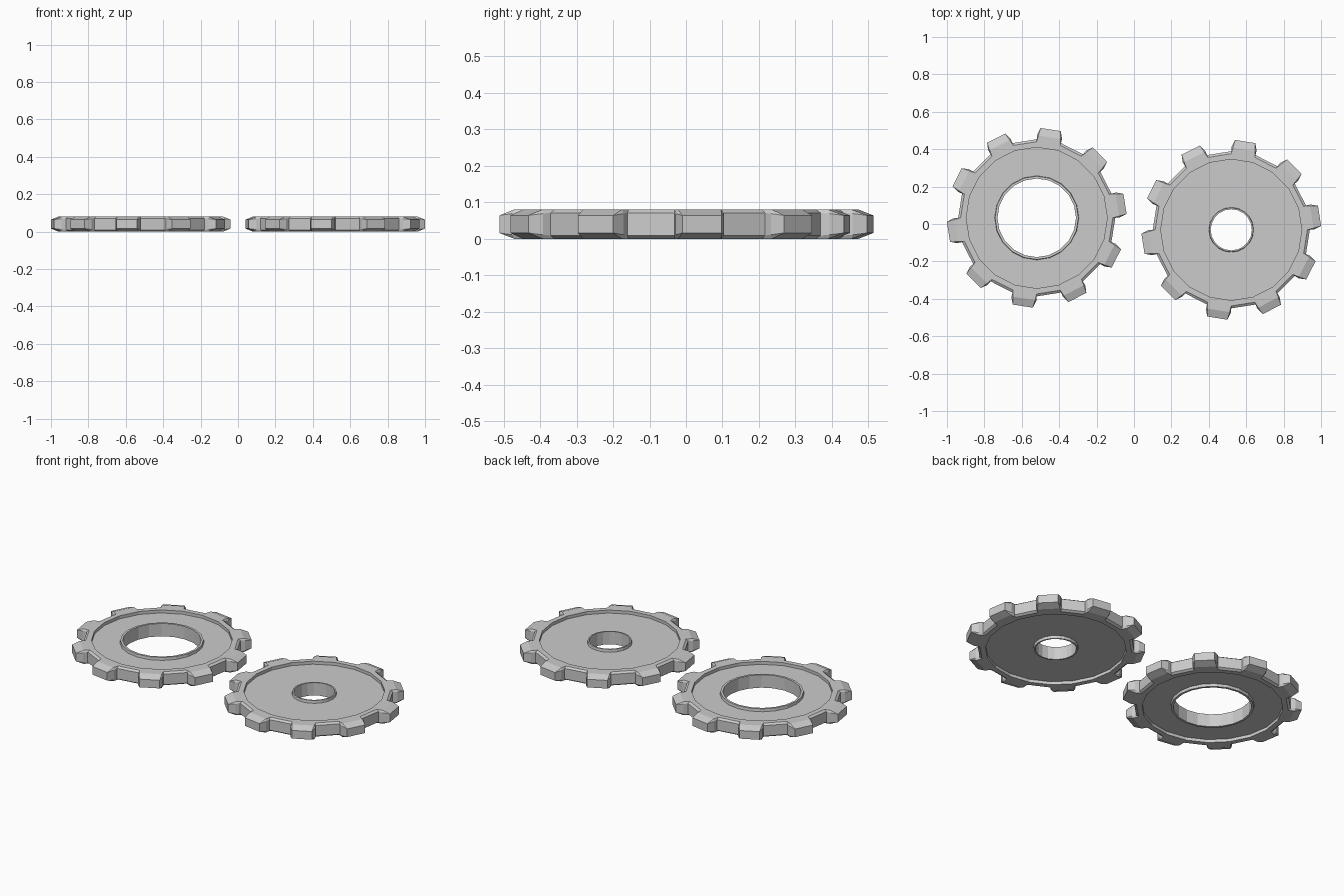
import bpy, bmesh
from math import radians, cos, sin

if "Cube" in bpy.data.objects:
    bpy.data.objects.remove(bpy.data.objects["Cube"])

H = 0.08          # gear thickness
SEG = 20          # flat sides around the body, every other one carries a tooth
STEP = 360 / SEG


def gear(name, cx, cy, hole, hub):
    bm = bmesh.new()

    def vert(r, deg, z):
        a = radians(deg)
        return bm.verts.new((cx + r * cos(a), cy + r * sin(a), z))

    # Cross-section: outer wall, raised rim, recessed web, raised hub, bore
    upper = [(0.42, 0.071), (0.407, H), (0.377, H), (0.377, 0.062),
             (hub, 0.062), (hub - 0.002, H - 0.002), (hole, H - 0.002)]
    profile = upper + [(r, H - z) for r, z in reversed(upper)]
    n = len(profile)
    rings = [[vert(r, i * STEP, z) for r, z in profile] for i in range(SEG)]

    for i in range(SEG):
        a, b = rings[i], rings[(i + 1) % SEG]
        toothed = i % 2 == 0
        for k in range(n):
            # Leave the outer wall open where a tooth grows out
            if toothed and k in (0, n - 1, n - 2):
                continue
            m = (k + 1) % n
            bm.faces.new((a[k], b[k], b[m], a[m]))

        if toothed:
            # Tooth: octagonal shoulder section narrowing to a flat tip
            mid = (i + 0.5) * STEP
            order = [1, 0, n - 1, n - 2]
            base = [a[k] for k in order] + [b[k] for k in reversed(order)]
            half = [(0.44, 7.8, H), (0.445, 8.7, 0.069),
                    (0.445, 8.7, H - 0.069), (0.44, 7.8, 0)]
            sh = [vert(r, mid - d, z) for r, d, z in half]
            sh += [vert(r, mid + d, z) for r, d, z in reversed(half)]
            for k in range(8):
                m = (k + 1) % 8
                bm.faces.new((base[k], base[m], sh[m], sh[k]))
            tip = [vert(0.481, mid + s * 6.5, z) for s, z in
                   ((-1, 0.064), (-1, 0.016), (1, 0.016), (1, 0.064))]
            for k in range(4):
                m = (k + 1) % 4
                bm.faces.new((sh[2 * k], sh[2 * k + 1], tip[k]))
                bm.faces.new((sh[2 * k + 1], sh[(2 * k + 2) % 8], tip[m], tip[k]))
            bm.faces.new(tip)

    bmesh.ops.recalc_face_normals(bm, faces=bm.faces[:])
    mesh = bpy.data.meshes.new(name)
    bm.to_mesh(mesh)
    bm.free()
    obj = bpy.data.objects.new(name, mesh)
    bpy.context.collection.objects.link(obj)
    return obj


# Wide-bore gear on the left, narrow-bore gear on the right
gear("wide_bore_gear", -0.52, 0.033, 0.21, 0.225)
gear("narrow_bore_gear", 0.52, -0.031, 0.11, 0.12)
